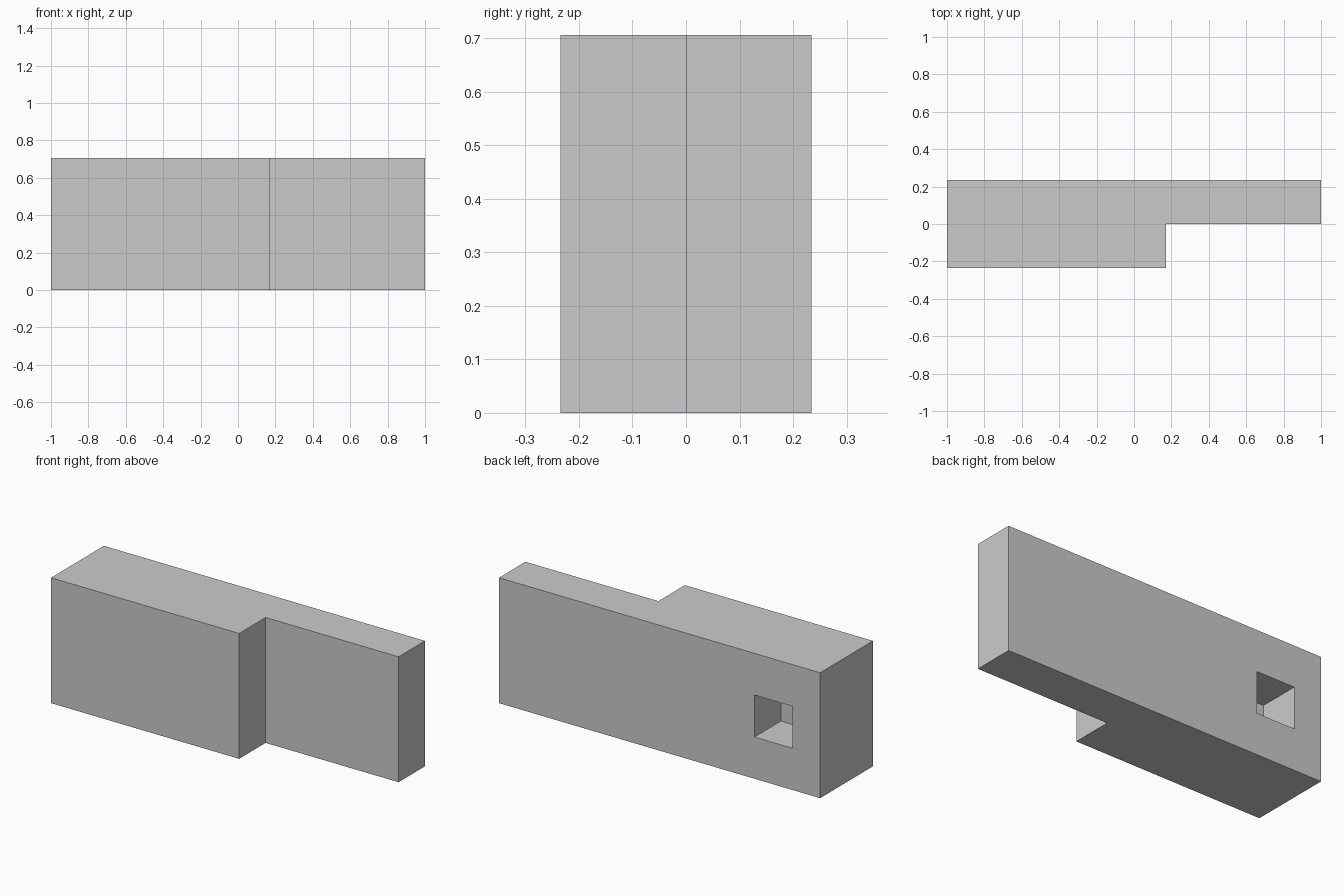
import bpy
import bmesh

if "Cube" in bpy.data.objects:
    bpy.data.objects.remove(bpy.data.objects["Cube"])

HEIGHT = 0.706
HALF_DEPTH = 0.235


def extrude_profile(name, points, z0, z1):
    """Solid made by extruding a flat xy outline from z0 up to z1."""
    bm = bmesh.new()
    face = bm.faces.new([bm.verts.new((x, y, z0)) for x, y in points])
    top = bmesh.ops.extrude_face_region(bm, geom=[face])["geom"]
    verts = [v for v in top if isinstance(v, bmesh.types.BMVert)]
    bmesh.ops.translate(bm, verts=verts, vec=(0, 0, z1 - z0))
    bmesh.ops.recalc_face_normals(bm, faces=bm.faces)
    mesh = bpy.data.meshes.new(name)
    bm.to_mesh(mesh)
    bm.free()
    obj = bpy.data.objects.new(name, mesh)
    bpy.context.collection.objects.link(obj)
    return obj


# Stepped wall: thick on the left, thin on the right
wall = extrude_profile("stepped_wall", [
    (-1, -HALF_DEPTH), (0.172, -HALF_DEPTH), (0.172, 0),
    (1, 0), (1, HALF_DEPTH), (-1, HALF_DEPTH)], 0, HEIGHT)

# Square blind pocket in the back of the thick half
cutter = extrude_profile("pocket_cutter", [
    (-0.829, 0), (-0.591, 0), (-0.591, 0.4), (-0.829, 0.4)], 0.235, 0.471)
cutter.hide_render = True
cutter.display_type = 'WIRE'

pocket = wall.modifiers.new("pocket", 'BOOLEAN')
pocket.operation = 'DIFFERENCE'
pocket.solver = 'EXACT'
pocket.object = cutter
